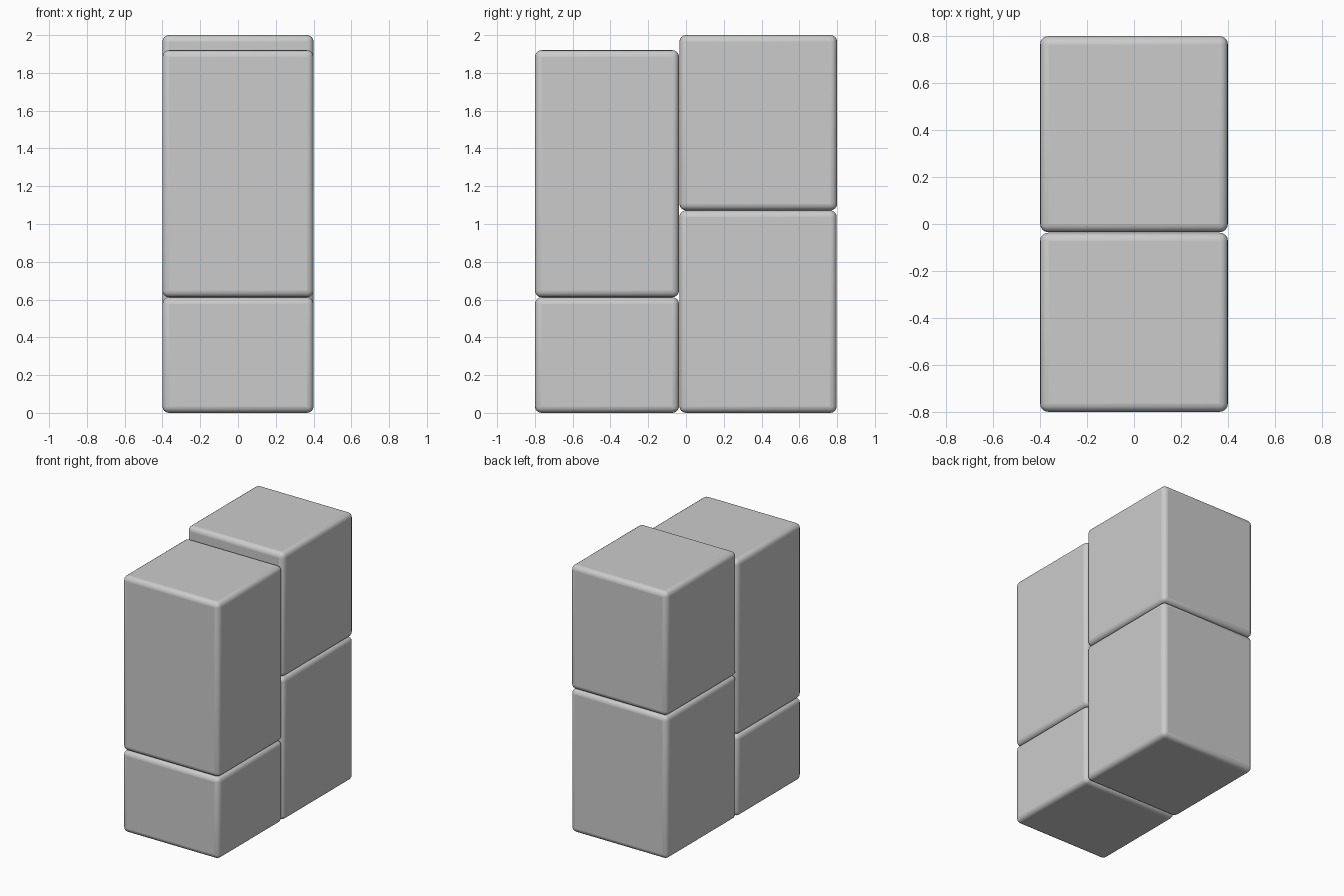
import bpy

if "Cube" in bpy.data.objects:
    bpy.data.objects.remove(bpy.data.objects["Cube"])


def rounded_block(name, y0, y1, z0, z1, half_width=0.4, radius=0.035):
    """Box with rounded edges spanning the given y and z ranges."""
    bpy.ops.mesh.primitive_cube_add(size=1, location=(0, (y0 + y1) / 2, (z0 + z1) / 2))
    block = bpy.context.object
    block.name = name
    block.scale = (2 * half_width, y1 - y0, z1 - z0)
    bpy.ops.object.transform_apply(location=False, rotation=False, scale=True)
    bevel = block.modifiers.new("rounded_edges", 'BEVEL')
    bevel.width = radius
    bevel.segments = 4
    bpy.ops.object.shade_smooth_by_angle()
    return block


# Front stack: short block under a tall one
rounded_block("front_lower_block", -0.80, -0.037, 0.0, 0.612)
rounded_block("front_upper_block", -0.80, -0.037, 0.612, 1.92)

# Back stack: two blocks of similar height
rounded_block("back_lower_block", -0.035, 0.798, 0.0, 1.072)
rounded_block("back_upper_block", -0.035, 0.80, 1.072, 2.0)
